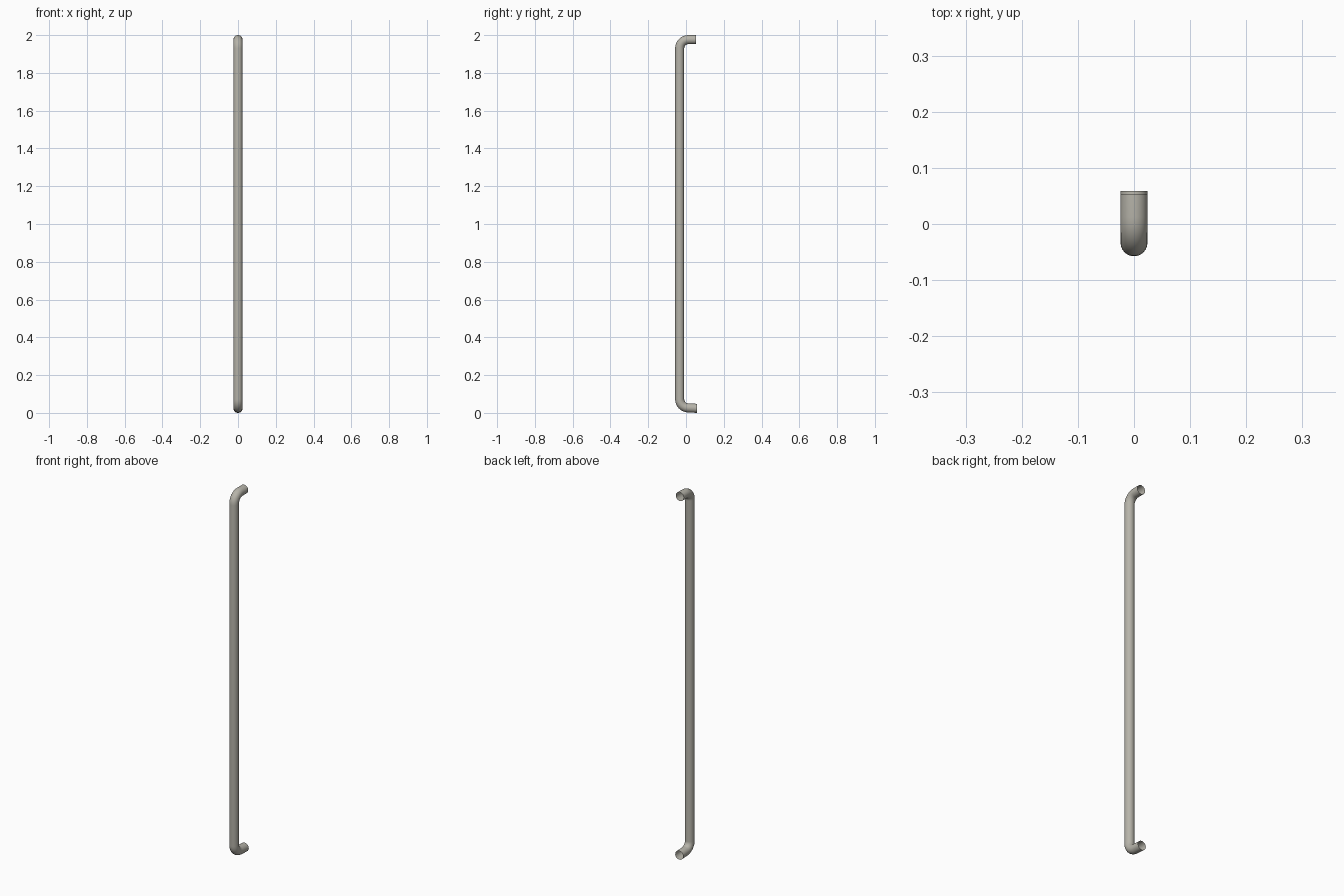
import bpy, bmesh
from math import sin, cos, pi, radians

if "Cube" in bpy.data.objects:
    bpy.data.objects.remove(bpy.data.objects["Cube"])

R = 0.024          # tube radius
BEND = 0.046       # centreline bend radius
SIDES, STEPS = 24, 8
AXIS_Y = -0.0335   # centreline of the long grip
TILT = radians(3)  # slight droop of the lower end
CY = AXIS_Y + BEND


def bend(cz, sign, sweep):
    """Stations (y, z, outward normal y, z) round a bend, from grip to end."""
    out = []
    for i in range(STEPS + 1):
        a = sweep * i / STEPS
        ny, nz = -cos(a), sign * sin(a)
        out.append((CY + BEND * ny, cz + BEND * nz, ny, nz))
    return out


def extend(stations, sign, end_y):
    """Add the straight stub back to the wall, cut off vertically."""
    y, z, ny, nz = stations[-1]
    ty, tz = sign * nz, -sign * ny
    d = (end_y - y) / ty
    return stations + [(end_y, z + d * tz, 0.0, float(sign))]


# Centreline: lower stub, bend, long grip, bend, upper stub
lower = extend(bend(0.073, -1, pi / 2 - TILT), -1, 0.0585)
shift = R - lower[-1][1]
lower = [(y, z + shift, ny, nz) for y, z, ny, nz in lower]
upper = extend(bend(2 - R - BEND, 1, pi / 2), 1, 0.0535)
path = lower[::-1] + upper

# Open-ended tube swept along the centreline
bm = bmesh.new()
rings = []
for y, z, ny, nz in path:
    ring = []
    for k in range(SIDES):
        t = 2 * pi * k / SIDES
        ring.append(bm.verts.new((R * sin(t), y + R * cos(t) * ny, z + R * cos(t) * nz)))
    rings.append(ring)
for a, b in zip(rings, rings[1:]):
    for k in range(SIDES):
        n = (k + 1) % SIDES
        bm.faces.new((a[k], b[k], b[n], a[n]))
bm.normal_update()
if sum(f.normal.y for f in bm.faces if f.calc_center_median().y < AXIS_Y - 0.01) > 0:
    bmesh.ops.reverse_faces(bm, faces=bm.faces[:])

mesh = bpy.data.meshes.new("pull_handle")
bm.to_mesh(mesh)
bm.free()
handle = bpy.data.objects.new("pull_handle", mesh)
bpy.context.collection.objects.link(handle)
bpy.context.view_layer.objects.active = handle
handle.select_set(True)
bpy.ops.object.shade_smooth_by_angle(angle=radians(40))

# Warm grey metal
metal = bpy.data.materials.new("warm_grey_metal")
metal.diffuse_color = (0.47, 0.455, 0.40, 1)
metal.use_nodes = True
metal.node_tree.nodes["Principled BSDF"].inputs["Base Color"].default_value = metal.diffuse_color
mesh.materials.append(metal)
